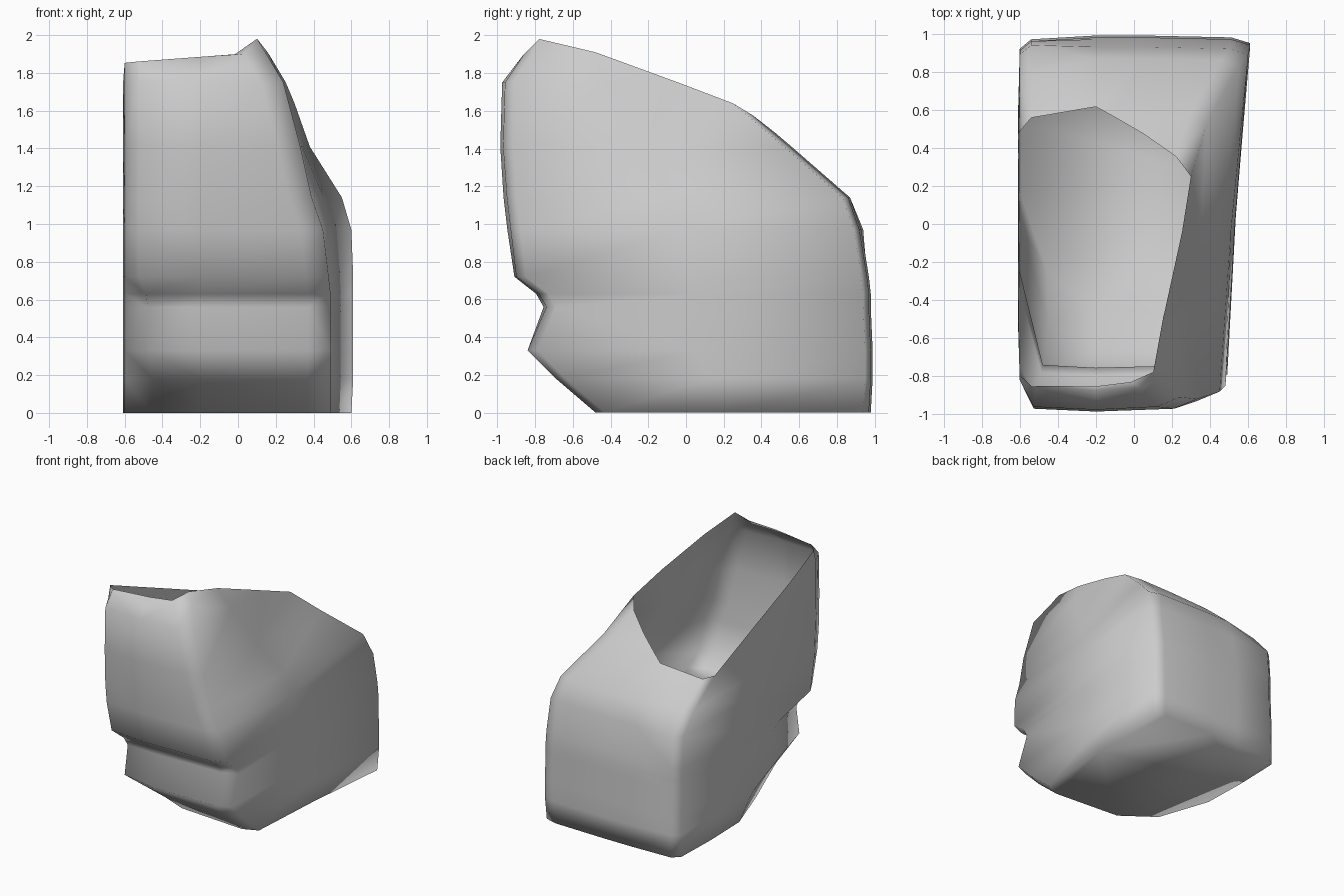
import bpy, bmesh
from mathutils import Vector

cube = bpy.data.objects.get("Cube")
if cube:
    bpy.data.objects.remove(cube, do_unlink=True)

# Single stone-grey colour
stone = bpy.data.materials.new("stone_grey")
stone.use_nodes = True
grey = (0.6, 0.6, 0.6, 1)
stone.diffuse_color = grey
stone.node_tree.nodes["Principled BSDF"].inputs["Base Color"].default_value = grey

# Height, front y, back y, side x at the front, side x at the back,
# then y of the flat side's front edge, front corner and back edge
LEVELS = [
    (0, -.5, .94, .5, .6, .17, -.25, .92),
    (.18, -.71, .95, .5, .61, 0, -.52, .92),
    (.33, -.86, .95, .5, .61, -.35, -.78, .92),
    (.56, -.76, .94, .5, .61, -.25, -.74, .91),
    (.63, -.8, .94, .5, .61, -.35, -.78, .91),
    (.72, -.92, .93, .49, .61, -.75, -.88, .91),
    (.97, -.95, .89, .46, .6, -.8, -.94, .89),
    (1.14, -.97, .83, .4, .55, -.81, -.96, .74),
    (1.41, -.99, .52, .34, .38, -.82, -.97, .35),
    (1.75, -.98, .12, .25, .26, -.82, -.96, -.18),
    (1.9, -.88, -.08, .16, .2, -.78, -.85, -.4),
    (2.2, -.8, -.3, .04, .05, -.74, -.78, -.6),
]
LEFT = -.6


def ring(z, front, back, near, far, left_front, corner, left_back):
    """Horizontal outline with blunted corners."""
    inset = .05 + .14 * (left_front - front)
    outline = [
        (LEFT, left_front), (LEFT + inset, corner), (-.2, (front * 3 + corner) / 4),
        (near - .13, front + .02), (near - .01, front + .07),
        ((near + far) / 2 - .02, (front + back) / 2),
        (far, back), (far - .1, back + .03),
        (.05, back + .04), (-.2, back + .04),
        (LEFT + .06, left_back + .05), (LEFT, left_back),
        (LEFT - .01, (left_front + left_back) / 2),
    ]
    return [Vector((x, y, z)) for x, y in outline]


# Thin hollow shell lofted through the outlines, with a closed base
bm = bmesh.new()
rings = [[bm.verts.new(p) for p in ring(*level)] for level in LEVELS]
count = len(rings[0])
for low, high in zip(rings, rings[1:]):
    for i in range(count):
        j = (i + 1) % count
        bm.faces.new((low[i], low[j], high[j], high[i]))
bm.faces.new(rings[0][::-1])

# Slanted cut leaves the open mouth, with a dip in its front lip
bmesh.ops.bisect_plane(
    bm, geom=bm.verts[:] + bm.edges[:] + bm.faces[:],
    plane_co=(0, 0, 1.67), plane_no=(-.25, .42, 1), clear_outer=True)
for v in bm.verts:
    if v.co.y < -.7:
        slope = .8 if v.co.x > 0 else .075
        v.co.z = min(v.co.z, 1.9 + slope * v.co.x, 2)
bmesh.ops.triangulate(bm, faces=bm.faces[:])

mesh = bpy.data.meshes.new("rock_shell")
bm.to_mesh(mesh)
bm.free()
mesh.materials.append(stone)
shell = bpy.data.objects.new("rock_shell", mesh)
bpy.context.collection.objects.link(shell)

# Soft shading over the whole stone
bpy.ops.object.select_all(action="DESELECT")
shell.select_set(True)
bpy.context.view_layer.objects.active = shell
bpy.ops.object.shade_smooth()
